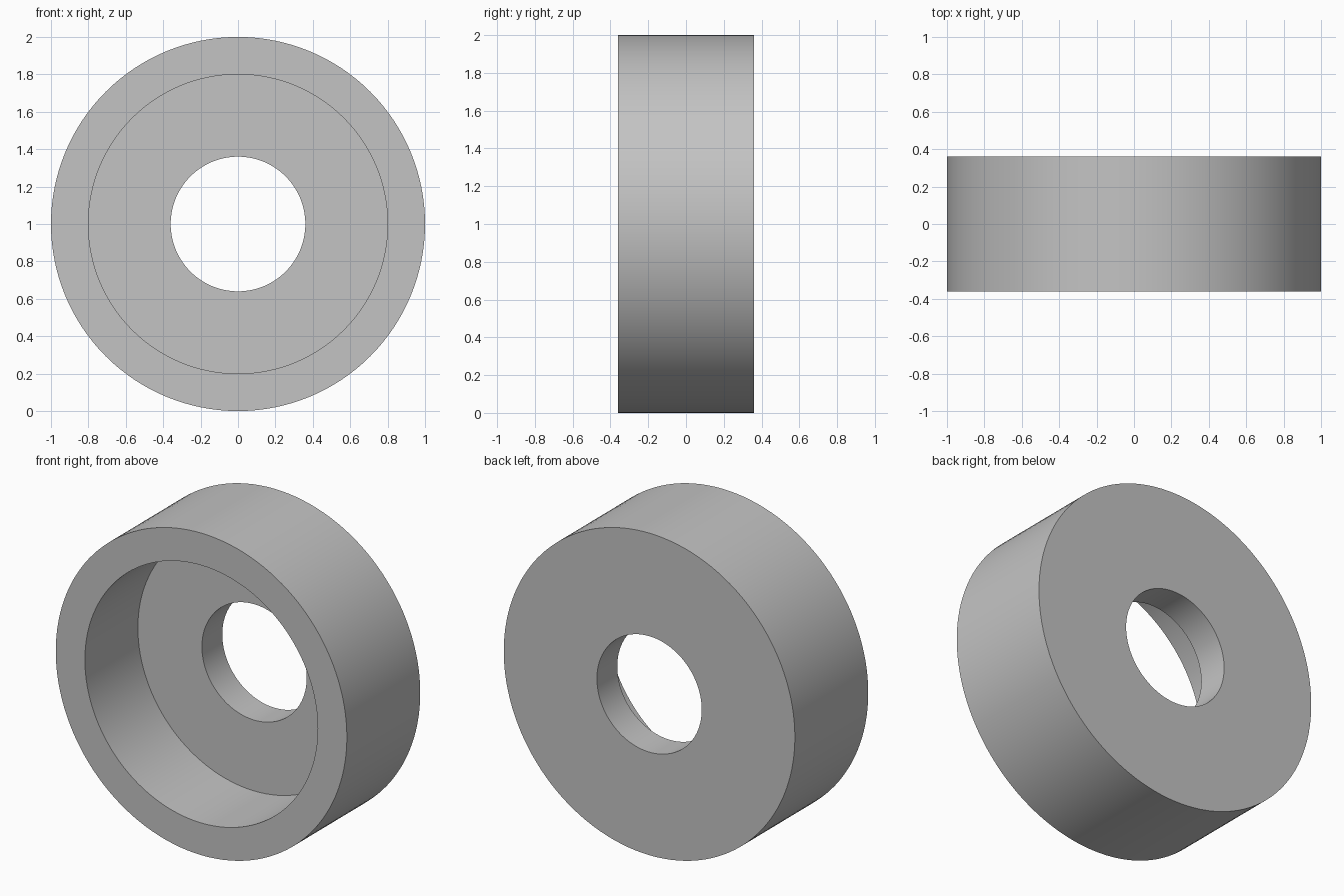
import bpy
import bmesh
import math
from mathutils import Matrix, Vector

cube = bpy.data.objects.get("Cube")
if cube:
    bpy.data.objects.remove(cube, do_unlink=True)

SEGMENTS = 128
OUTER, RECESS, BORE = 1.0, 0.8, 0.36
FRONT, FLOOR, BACK = -0.36, 0.16, 0.36

# Plain grey finish
grey = bpy.data.materials.new("plain_grey")
grey.use_nodes = True
colour = (0.55, 0.55, 0.55, 1.0)
grey.diffuse_color = colour
grey.node_tree.nodes["Principled BSDF"].inputs["Base Color"].default_value = colour

# Closed wall section (radius, depth): rim, recess wall, recess floor, bore, back
section = [(OUTER, FRONT), (RECESS, FRONT), (RECESS, FLOOR),
           (BORE, FLOOR), (BORE, BACK), (OUTER, BACK)]

# Revolve the section around the front-to-back axis
bm = bmesh.new()
verts = [bm.verts.new((r, y, 0)) for r, y in section]
edges = [bm.edges.new((v, verts[(i + 1) % len(verts)])) for i, v in enumerate(verts)]
bmesh.ops.spin(bm, geom=verts + edges, cent=(0, 0, 0), axis=(0, 1, 0),
               angle=math.tau, steps=SEGMENTS)
bmesh.ops.remove_doubles(bm, verts=bm.verts, dist=0.0001)
bmesh.ops.recalc_face_normals(bm, faces=bm.faces)
bmesh.ops.transform(bm, matrix=Matrix.Translation(Vector((0, 0, 1))), verts=bm.verts)

mesh = bpy.data.meshes.new("recessed_ring")
bm.to_mesh(mesh)
bm.free()
mesh.materials.append(grey)

ring = bpy.data.objects.new("recessed_ring", mesh)
bpy.context.collection.objects.link(ring)

# Smooth walls with crisp rims
bpy.ops.object.select_all(action="DESELECT")
ring.select_set(True)
bpy.context.view_layer.objects.active = ring
bpy.ops.object.shade_smooth_by_angle(angle=math.radians(30))
